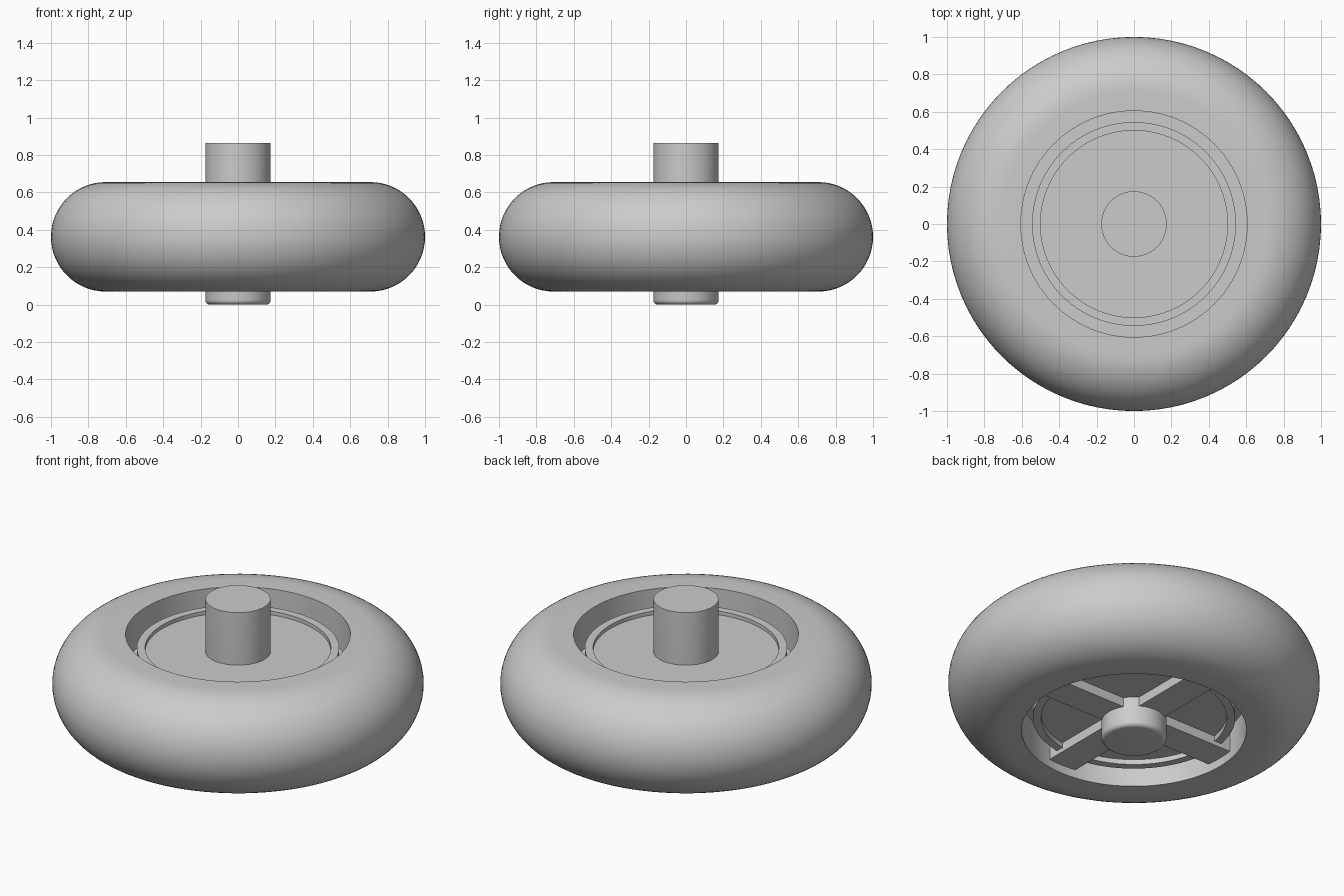
import bpy, bmesh, math

cube = bpy.data.objects.get("Cube")
if cube:
    bpy.data.objects.remove(cube, do_unlink=True)

MID = 0.3625       # height of the wheel's middle plane
SEGMENTS = 96

grey = bpy.data.materials.new("plain grey")
grey.use_nodes = True
colour = (0.6, 0.6, 0.6, 1)
grey.diffuse_color = colour
grey.node_tree.nodes["Principled BSDF"].inputs["Base Color"].default_value = colour


def finish(name, bm):
    bmesh.ops.remove_doubles(bm, verts=bm.verts, dist=1e-5)
    bmesh.ops.recalc_face_normals(bm, faces=bm.faces)
    mesh = bpy.data.meshes.new(name)
    bm.to_mesh(mesh)
    bm.free()
    mesh.materials.append(grey)
    obj = bpy.data.objects.new(name, mesh)
    bpy.context.collection.objects.link(obj)
    bpy.ops.object.select_all(action='DESELECT')
    obj.select_set(True)
    bpy.context.view_layer.objects.active = obj
    bpy.ops.object.shade_smooth_by_angle(angle=math.radians(30))
    return obj


def lathe(name, profile, closed=True):
    """Spin (radius, height) points around the vertical axis."""
    bm = bmesh.new()
    verts = [bm.verts.new((r, 0, z)) for r, z in profile]
    edges = [bm.edges.new(pair) for pair in zip(verts, verts[1:])]
    if closed:
        edges.append(bm.edges.new((verts[-1], verts[0])))
    bmesh.ops.spin(bm, geom=verts + edges, axis=(0, 0, 1), cent=(0, 0, 0),
                   angle=math.tau, steps=SEGMENTS, use_duplicate=False)
    return finish(name, bm)


# Tyre: straight bore, flat sides and a fully rounded tread
BORE, ROUND = 0.605, 0.2925
arc = [math.radians(-90 + 180 * i / 32) for i in range(33)]
tread = [(1 - ROUND + ROUND * math.cos(a), MID + ROUND * math.sin(a)) for a in arc]
lathe("tyre", [(BORE, MID - ROUND)] + tread + [(BORE, MID + ROUND)])

# Web closing the gap between the rim ring and the tyre
lathe("web", [(0.52, 0.275), (BORE + 0.01, 0.275), (BORE + 0.01, 0.45), (0.52, 0.45)])

# Rim ring standing slightly proud of the disc
lathe("rim_ring", [(0.5, 0.145), (0.545, 0.145), (0.545, 0.575), (0.5, 0.575)])

# Hub disc
lathe("hub_disc", [(0, 0.175), (0.51, 0.175), (0.51, 0.553), (0, 0.553)], closed=False)

# Axle with a rounded lower end
AXLE, EDGE = 0.175, 0.025
corner = [math.radians(-90 + 15 * i) for i in range(7)]
foot = [(AXLE - EDGE + EDGE * math.cos(a), EDGE + EDGE * math.sin(a)) for a in corner]
lathe("axle", [(0, 0)] + foot + [(AXLE, 0.865), (0, 0.865)], closed=False)

# Four spokes on the underside
LOW, HIGH, WIDTH = 0.12, 0.3, 0.18
for i, side in enumerate(("left", "back", "right", "front")):
    bm = bmesh.new()
    bmesh.ops.create_cube(bm, size=1)
    for v in bm.verts:
        v.co.x = 0.1 if v.co.x < 0 else BORE
        v.co.y *= WIDTH
        v.co.z = LOW if v.co.z < 0 else HIGH
    spoke = finish(side + "_spoke", bm)
    spoke.rotation_euler.z = i * math.pi / 2
